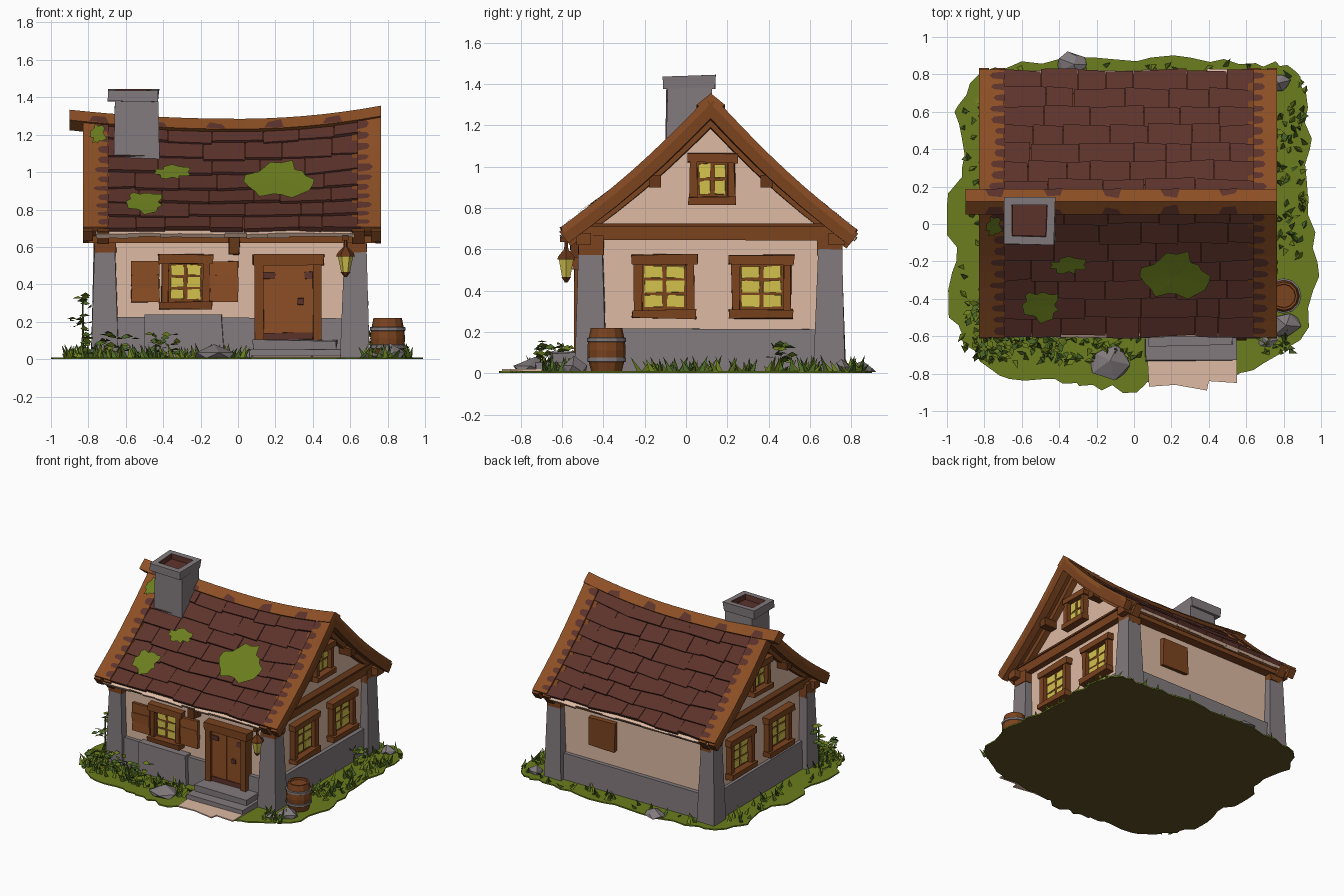
import bpy, bmesh, math, random
from mathutils import Vector, Matrix

random.seed(4)
if "Cube" in bpy.data.objects:
    bpy.data.objects.remove(bpy.data.objects["Cube"], do_unlink=True)


def material(name, code):
    rgb = [(int(code[i:i + 2], 16) / 255) ** 2.2 for i in (0, 2, 4)]
    m = bpy.data.materials.new(name)
    m.use_nodes = True
    m.diffuse_color = (*rgb, 1)
    bsdf = m.node_tree.nodes["Principled BSDF"]
    bsdf.inputs["Base Color"].default_value = (*rgb, 1)
    bsdf.inputs["Roughness"].default_value = 0.9
    return m


STONE = material("grey stone", "81797C")
PLASTER = material("beige plaster", "DCB8A1")
WOOD = material("warm wood", "8B5029")
MID = material("brown wood", "7A4524")
DARK = material("dark wood", "673A1F")
TILE = material("maroon tile", "5D362F")
MOSS = material("moss green", "6A7C23")
LEAF = material("leaf green", "4C672A")
GLOW = material("yellow glass", "D3C14E")
EARTH = material("dark earth", "5E5128")


def rnd(a):
    return random.uniform(-a, a)


def make(name, bm, *mats):
    bmesh.ops.recalc_face_normals(bm, faces=bm.faces)
    me = bpy.data.meshes.new(name)
    bm.to_mesh(me)
    bm.free()
    for m in mats:
        me.materials.append(m)
    ob = bpy.data.objects.new(name, me)
    bpy.context.collection.objects.link(ob)
    return ob


def block(bm, corners):
    """Six-sided solid from a lower ring and an upper ring of four corners."""
    v = [bm.verts.new(c) for c in corners]
    for r in [v[3::-1], v[4:]] + [(v[i], v[(i + 1) % 4], v[(i + 1) % 4 + 4], v[i + 4]) for i in range(4)]:
        bm.faces.new(r)


def boxes(name, mat, specs, jit=0.0, taper=0.0):
    bm = bmesh.new()
    for x0, x1, y0, y1, z0, z1 in specs:
        c = []
        for z, s in ((z0, 0), (z1, taper)):
            for x, y in ((x0 + s, y0 + s), (x1 - s, y0 + s), (x1 - s, y1 - s), (x0 + s, y1 - s)):
                c.append((x + rnd(jit), y + rnd(jit), z + (rnd(jit) if z > 0.01 else 0)))
        block(bm, c)
    return make(name, bm, mat)


def prism(name, mats, pts, a, b, axis="z"):
    """Outline extruded between a and b along x or z; the first cap takes the last material."""
    bm = bmesh.new()
    put = (lambda p, d: (d, *p)) if axis == "x" else (lambda p, d: (*p, d))
    low, top = [[bm.verts.new(put(p, d)) for p in pts] for d in (a, b)]
    bm.faces.new(low[::-1]).material_index = len(mats) - 1
    bm.faces.new(top)
    for i in range(len(pts)):
        j = (i + 1) % len(pts)
        bm.faces.new((low[i], low[j], top[j], top[i]))
    make(name, bm, *mats)


def lathe(name, mat, profile, centre, sides):
    bm = bmesh.new()
    rings = []
    for r, z in profile:
        rings.append([bm.verts.new((centre[0] + r * math.cos(i * math.tau / sides),
                                    centre[1] + r * math.sin(i * math.tau / sides), z)) for i in range(sides)])
    for p, q in zip(rings, rings[1:]):
        for i in range(sides):
            j = (i + 1) % sides
            bm.faces.new((p[i], p[j], q[j], q[i]))
    bm.faces.new(rings[0][::-1])
    bm.faces.new(rings[-1])
    make(name, bm, mat)


# Ground and path
edge = [(-.96, .6), (-.82, .81), (-.6, .87), (-.1, .88), (.3, .89), (.65, .86), (.82, .85), (.92, .7),
        (.94, .4), (.93, .05), (.99, -.28), (.89, -.62), (.64, -.78), (.53, -.82), (.1, -.85), (0, -.9), (-.22, -.86),
        (-.42, -.83), (-.72, -.81), (-.88, -.66), (-.99, -.5), (-.95, -.2), (-1, .1), (-.92, .3)]
outline = []
for p, q in zip(edge, edge[1:] + edge[:1]):
    outline.append(p)
    for f in (.25, .5, .75):
        outline.append((p[0] + (q[0] - p[0]) * f + rnd(.025), p[1] + (q[1] - p[1]) * f + rnd(.02)))
prism("ground", (MOSS, EARTH), outline, 0, .01)
prism("path", (PLASTER,), [(.07, -.7), (.08, -.87), (.22, -.86), (.39, -.89), (.4, -.84), (.55, -.85), (.55, -.7)], .011, .02)
boxes("door_steps", STONE, [(.06, .55, -.73, -.45, .005, .05), (.08, .53, -.65, -.45, .05, .1)], .006)

# Walls, plinth and corner pillars
prism("walls", (PLASTER,), [(-.47, .05), (.70, .05), (.70, .7), (.12, 1.21), (-.47, .7)], -.71, .63, "x")
boxes("stone_plinth", STONE, [(-.75, .67, -.51, .74, .005, .22)], .008, .012)
boxes("plinth_block", STONE, [(-.5, -.08, -.54, -.4, .005, .23)], .012, .01)
corners = [(x, y) for x in (-.71, .625) for y in (-.46, .695)]
boxes("corner_pillars", STONE, [(x - .075, x + .075, y - .075, y + .075, .005, .6) for x, y in corners], .006, .018)
boxes("pillar_heads", MID, [(x - .06, x + .06, y - .06, y + .06, .57, .67) for x, y in corners], .004)
boxes("wall_plates", MID, [(-.8, .735, -.53, -.46, .62, .68), (-.8, .735, .69, .77, .62, .68)])
boxes("gable_beams", MID, [(x - .03, x + .03, -.53, .78, .645, .715) for x in (-.72, .65)], .004)
boxes("gable_beam_lips", DARK, [(x - .04, x + .04, -.5, .75, .71, .725) for x in (-.72, .65)])
boxes("purlins", DARK, [(-.8, .735, y - .03, y + .03, .9, .96) for y in (-.15, .39)])
boxes("eave_bracket", DARK, [(-.05, .01, -.56, -.46, .56, .67)], .005)


# Roof surface with a sagging ridge and slightly hollow slopes
def ridge(x):
    return 1.235 + x * x * (.12 if x > 0 else .06)


def roof(side, x, t, h):
    ey, ez = (-.58, .685) if side < 0 else (.80, .675)
    y = ey + (.12 - ey) * t
    z = ez + (ridge(x) - ez) * t - .03 * math.sin(math.pi * t)
    return (x, y + side * .62 * h, z + .79 * h)


def slab(bm, side, x0, x1, t0, t1, low, h0, h1, skew=0.0):
    ring = ((x0, t0 + rnd(skew)), (x1, t0 + rnd(skew)), (x1, t1), (x0, t1))
    block(bm, [roof(side, x, t, low) for x, t in ring] +
          [roof(side, x, t, h) for (x, t), h in zip(ring, (h0, h0, h1, h1))])


deck, tiles, trim, tongues, barge, strip = [bmesh.new() for _ in range(6)]
ROWS = 7
for side in (-1, 1):
    for i in range(8):
        for j in range(6):
            slab(deck, side, -.8 + i * .1925, -.6075 + i * .1925, j / 6, (j + 1) / 6, -.035, .008, .008)
    for row in range(ROWS):
        x = -.72
        while x < .66:
            end = x + random.uniform(.12, .3)
            end = .66 if end > .56 else end
            slab(tiles, side, x, end - .003, row / ROWS - .005, (row + 1) / ROWS + .02, 0,
                 .03 + rnd(.005), .014, .014)
            x = end
    # Gable edge trim, with tile-coloured tongues running into it
    for k in range(8):
        for x0, x1 in ((-.83, -.695), (.64, .765)):
            slab(trim, side, x0, x1, k / 8 - .01, (k + 1) / 8 - .01, 0, .033, .033)
    for k in range(11):
        t = (k + .5) / 11.5
        for x, way in ((-.693, -1), (.638, 1)):
            reach = way * random.uniform(.05, .085)
            half = random.uniform(.024, .036)
            shape = ((0, -half), (.8, -half * .8), (1, 0), (.8, half * .7), (0, half))
            tongues.faces.new([tongues.verts.new(roof(side, x + u * reach, t + v, .0365)) for u, v in shape])
    # Barge boards and inner rafters
    for k in range(6):
        a, b = k / 6 - .03, (k + 1) / 6 - .03 * (k < 5)
        for x0, x1, depth in ((-.83, -.775, -.05), (.71, .765, -.05), (-.75, -.69, -.07), (.61, .675, -.07)):
            slab(barge, side, x0, x1, a, b, depth, .02, .02)
    # Pale ragged strip beneath the eave tiles
    for k in range(12):
        x = -.76 + k * .115
        slab(strip, side, x, x + .115, -.034 + rnd(.008), .02, -.024 + rnd(.006), .002, .002, .004)
make("roof_deck", deck, DARK)
make("roof_tiles", tiles, TILE)
make("roof_edge_trim", trim, WOOD)
make("trim_tongues", tongues, TILE)
make("barge_boards", barge, MID)
make("eave_strip", strip, PLASTER)

# Ridge beam with worn patches
bm = bmesh.new()
section = ((0, .05), (-.068, -.005), (0, -.06), (.068, -.005))
for k in range(16):
    xs = [-.9 + (k + f) * 1.665 / 16 for f in (0, 1)]
    block(bm, [(x, .12 + a, ridge(x) + b) for x in xs for a, b in section])
    if k % 3 == 1:
        for s in (-1, 1):
            ring = [(xs[0], .066), (xs[1], .07), (xs[1] - .015, .03 + rnd(.015)), (xs[0] + .02, .03)]
            v = [bm.verts.new((x, .12 + s * a, ridge(x) + .054 - a * .8)) for x, a in ring]
            bm.faces.new(v if s < 0 else v[::-1]).material_index = 1
make("ridge_beam", bm, WOOD, TILE)


# Moss patches lying on the front slope
def moss(name, x, y, rx, ry):
    bm = bmesh.new()
    pt = lambda px, py: bm.verts.new(roof(-1, px, (py + .6) / .72, .046))
    mid = pt(x, y)
    rim = []
    for i in range(20):
        r, a = random.uniform(.6, 1.15), i * math.tau / 20
        rim.append(pt(x + rx * r * math.cos(a), y + ry * r * math.sin(a)))
    for i in range(20):
        bm.faces.new((mid, rim[i], rim[(i + 1) % 20]))
    make(name, bm, MOSS)


for i, spot in enumerate([(-.5, -.42, .11, .095), (-.35, -.2, .1, .05), (.23, -.26, .18, .13), (-.75, .01, .045, .06)]):
    moss("roof_moss_%d" % i, *spot)

# Chimney with a hollow cap
boxes("chimney_shaft", STONE, [(-.665, -.42, -.1, .13, .95, 1.38)], .004, .008)
cap = boxes("chimney_cap", STONE, [(-.695, -.425, -.11, .14, 1.375, 1.44)], .006)
cap.data.materials.append(TILE)
bm = bmesh.new()
bm.from_mesh(cap.data)
top = max(bm.faces, key=lambda f: f.calc_center_median().z)
bmesh.ops.inset_region(bm, faces=[top], thickness=.06)
bmesh.ops.inset_region(bm, faces=[top], thickness=.004, depth=-.04)
for f in bm.faces:
    f.material_index = int(any(v in top.verts for v in f.verts))
bm.to_mesh(cap.data)
bm.free()

# Fittings are laid out in wall space: across, outward, up
WALL = {"front": lambda u, d: (u, -.47 - d), "right": lambda u, d: (.63 + d, u),
        "left": lambda u, d: (-.71 - d, u), "back": lambda u, d: (u, .70 + d)}


def fit(name, mat, wall, specs, jit=0.0):
    out = []
    for u0, u1, d0, d1, z0, z1 in specs:
        (xa, ya), (xb, yb) = WALL[wall](u0, d0), WALL[wall](u1, d1)
        out.append((min(xa, xb), max(xa, xb), min(ya, yb), max(ya, yb), z0, z1))
    boxes(name, mat, out, jit)


def window(name, wall, u0, u1, z0, z1, rows, f=.05):
    fit(name + "_frame", MID, wall, [(u0 + .01, u0 + f, -.02, .045, z0 + .02, z1 - .02),
                                    (u1 - f, u1 - .01, -.02, .045, z0 + .02, z1 - .02),
                                    (u0 - .005, u1 + .005, -.02, .055, z1 - f, z1),
                                    (u0, u1, -.02, .065, z0, z0 + f * .85)], .005)
    fit(name + "_bars", MID, wall, [(u0 + .03, u1 - .03, -.02, .012, z0 + .03, z1 - .03)])
    a, b, c, e = u0 + f, u1 - f, z0 + f, z1 - f
    w, h = (b - a) / 2, (e - c) / rows
    fit(name + "_panes", GLOW, wall, [(a + i * w + .01, a + (i + 1) * w - .01, .012, .019, c + j * h + .007,
                                      c + (j + 1) * h - .007) for i in range(2) for j in range(rows)], .003)


window("front_window", "front", -.42, -.14, .265, .56, 3)
for wall in ("left", "right"):
    window(wall + "_front_window", wall, -.26, .05, .265, .575, 3)
    window(wall + "_back_window", wall, .21, .52, .265, .575, 3)
    window(wall + "_attic_window", wall, .01, .245, .815, 1.065, 2, .045)
for name, u in (("left", -.15), ("right", -.57)):
    fit("front_shutter_" + name, WOOD, "front", [(u, u + .15, .01, d, z, z + .075)
                                                for z, d in ((.305, .036), (.376, .04), (.447, .037))], .003)
fit("back_shutter", MID, "back", [(.11, .335, -.01, .035, .34, .56)], .006)

# Door
fit("door_frame", MID, "front", [(.09, .135, 0, .07, .09, .53), (.4, .445, 0, .07, .09, .53),
                                 (.08, .46, 0, .08, .505, .56)], .004)
fit("door_planks", WOOD, "front", [(.13 + i * .0675, .199 + i * .0675, 0, .05 + i % 2 * .004, .1, .51) for i in range(4)])
fit("door_hinges", TILE, "front", [(.135, .4, .05, .06, .105, .14), (.135, .2, .05, .06, .43, .465),
                                   (.355, .4, .05, .06, .43, .465), (.32, .35, .05, .066, .29, .325)], .003)

# Lantern under the front eave
LAMP = (.575, -.58)
lathe("lantern_glass", GLOW, [(.022, .46), (.042, .555)], LAMP, 6)
lathe("lantern_cap", DARK, [(.05, .55), (.045, .565), (.012, .6), (.006, .66)], LAMP, 6)
lathe("lantern_base", DARK, [(.008, .44), (.026, .465)], LAMP, 6)
boxes("lantern_arm", DARK, [(.56, .59, -.61, -.46, .635, .66)])

# Barrel
KEG = (.80, -.385)
lathe("barrel", MID, [(.073, .005), (.09, .07), (.093, .11), (.09, .15), (.076, .22), (.064, .22), (.062, .205)], KEG, 12)
for i, z in enumerate((.055, .15)):
    lathe("barrel_hoop_%d" % i, STONE, [(.089, z), (.095, z + .003), (.095, z + .02), (.089, z + .023)], KEG, 12)

# Rocks
for i, (x, y, r, h) in enumerate([(.82, -.54, .085, .085), (-.13, -.74, .11, .08), (-.33, .85, .08, .06),
                                  (.72, -.62, .05, .04), (.78, .76, .06, .07)]):
    bm = bmesh.new()
    bmesh.ops.create_icosphere(bm, subdivisions=1, radius=1)
    for v in bm.verts:
        v.co = Vector((x + v.co.x * r + rnd(.014), y + v.co.y * r * .9 + rnd(.014), max(.005, v.co.z * h)))
    make("rock_%d" % i, bm, STONE)

# Grass blades along the foot of the walls, in two greens
bm = bmesh.new()
for x0, x1, y0, y1, n in ((-.92, .04, -.74, -.56, 120), (.6, .84, -.7, -.56, 24), (.7, .92, -.25, .8, 95),
                          (-.92, -.8, -.6, .7, 35), (-.8, .7, .78, .85, 30)):
    for k in range(n):
        x, y, h = random.uniform(x0, x1), random.uniform(y0, y1), random.uniform(.03, .09)
        a = random.uniform(0, math.tau)
        base = [bm.verts.new((x + .017 * math.cos(a + i * 2.1), y + .017 * math.sin(a + i * 2.1), .008)) for i in range(3)]
        tip = bm.verts.new((x + rnd(.04), y + rnd(.04), h))
        for i in range(3):
            bm.faces.new((base[i], base[(i + 1) % 3], tip)).material_index = k % 2
make("grass", bm, LEAF, MOSS)

# Leafy plants
bm = bmesh.new()
for x, y, z, s, n in ((-.76, -.64, .08, .09, 38), (-.4, -.66, .07, .08, 26), (-.84, -.48, .2, .05, 12),
                      (-.82, -.46, .31, .04, 7), (.75, .46, .1, .055, 20), (-.6, -.62, .08, .07, 16)):
    for k in range(n):
        turn = Matrix.Rotation(random.uniform(0, math.tau), 3, "Z") @ Matrix.Rotation(rnd(1.1), 3, "X")
        at = Vector((x + rnd(s), y + rnd(s), max(.03, z + rnd(s * .8))))
        ring = ((-.028, 0, 0), (0, -.017, .006), (.028, 0, 0), (0, .017, .006))
        bm.faces.new([bm.verts.new(at + turn @ Vector(p)) for p in ring]).material_index = k % 2
make("leafy_plants", bm, LEAF, MOSS)
lathe("vine_stem", LEAF, [(.008, .005), (.004, .33)], (-.83, -.47), 5)
